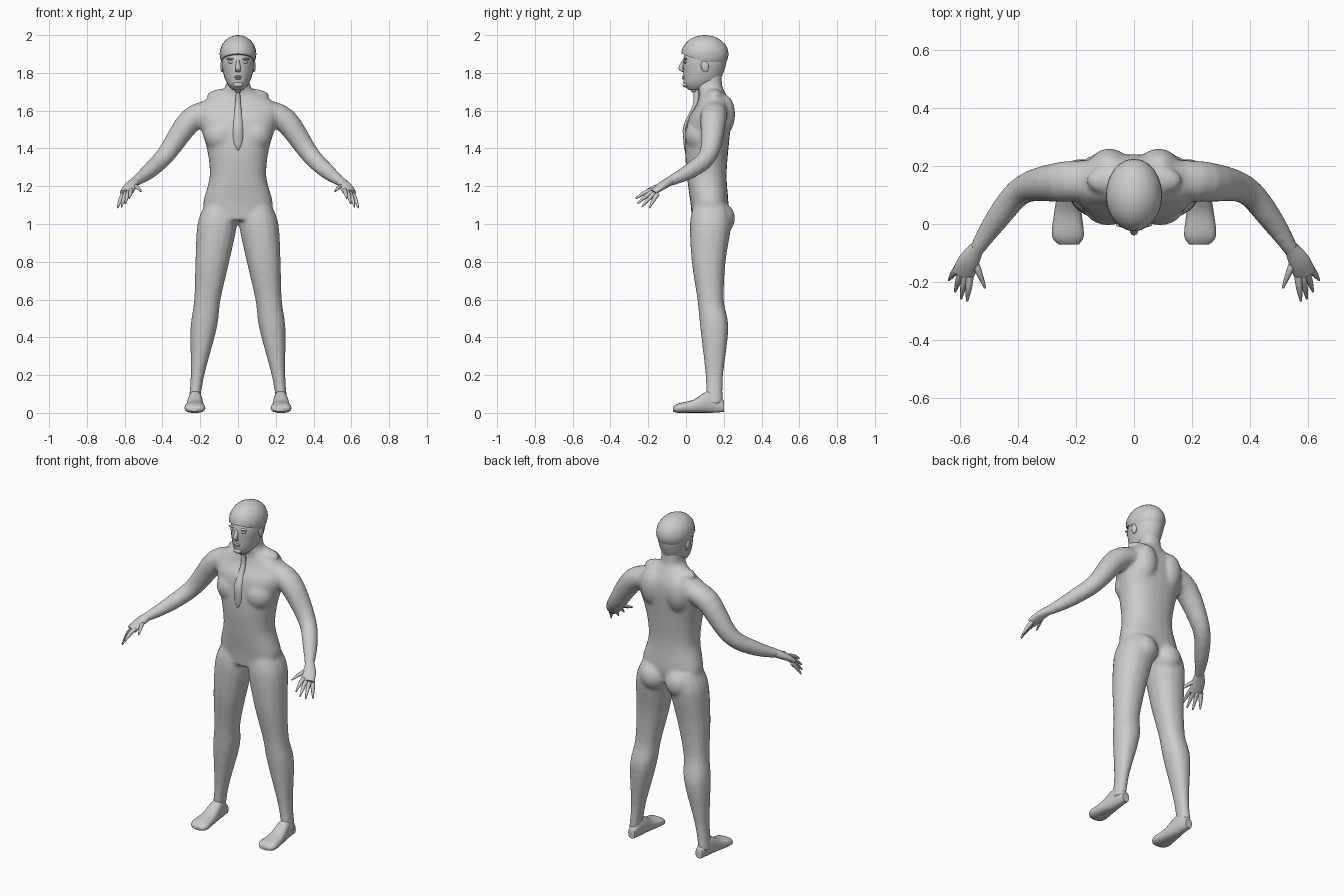
import bpy
import bmesh
import math
from mathutils import Vector, Matrix

if "Cube" in bpy.data.objects:
    bpy.data.objects.remove(bpy.data.objects["Cube"])

ACROSS, FORWARD, UP = Vector((1, 0, 0)), Vector((0, 1, 0)), Vector((0, 0, 1))

colour = (.6, .6, .6, 1)
grey = bpy.data.materials.new("plain grey")
grey.use_nodes = True
grey.diffuse_color = colour
grey.node_tree.nodes["Principled BSDF"].inputs["Base Color"].default_value = colour


def finish(bm, name):
    bmesh.ops.recalc_face_normals(bm, faces=bm.faces)
    mesh = bpy.data.meshes.new(name)
    bm.to_mesh(mesh)
    bm.free()
    mesh.materials.append(grey)
    part = bpy.data.objects.new(name, mesh)
    bpy.context.collection.objects.link(part)
    bpy.ops.object.select_all(action='DESELECT')
    part.select_set(True)
    bpy.context.view_layer.objects.active = part
    bpy.ops.object.shade_smooth_by_angle(angle=math.radians(60))
    return part


def station(x=0, y=0, z=0, wide=0, deep=0):
    # one cross-section: its centre and its two radii
    return Vector((x, y, z, wide, deep))


def smooth_path(stations, steps=4):
    # rounded curve through every station
    padded = [stations[0], *stations, stations[-1]]
    path = []
    for before, start, end, after in zip(padded, padded[1:], padded[2:], padded[3:]):
        for step in range(steps):
            t = step / steps
            slope_in, slope_out = (end - before) / 2, (after - start) / 2
            bend = slope_in * (1 - t) - slope_out * t
            blend = t * t * (3 - 2 * t)
            path.append(start.lerp(end, blend) + bend * t * (1 - t))
    return path + [stations[-1]]


def sweep(bm, stations, sides=16, frame=None, power=1):
    # skin the cross-sections, upright to the path unless a fixed frame is given
    path = smooth_path(stations)
    centres = [Vector(s[:3]) for s in path]
    rings = []
    for i, s in enumerate(path):
        if frame:
            side, rise = frame
        else:
            along = centres[min(i + 1, len(path) - 1)] - centres[max(i - 1, 0)]
            side = along.cross(UP).normalized()
            rise = side.cross(along).normalized()
        ring = []
        for k in range(sides):
            c, r = math.cos(math.tau * k / sides), math.sin(math.tau * k / sides)
            c, r = (math.copysign(abs(v) ** power, v) for v in (c, r))
            ring.append(bm.verts.new(centres[i] + side * s[3] * c + rise * s[4] * r))
        rings.append(ring)
    for low, high in zip(rings, rings[1:]):
        for k in range(sides):
            bm.faces.new((low[k - 1], low[k], high[k], high[k - 1]))
    bm.faces.new(rings[0])
    bm.faces.new(rings[-1])


def ball(bm, centre, size, tilt=0):
    place = Matrix.Translation(centre) @ Matrix.Rotation(tilt, 4, 'X') @ Matrix.Diagonal((*size, 1))
    bmesh.ops.create_uvsphere(bm, u_segments=24, v_segments=16, radius=1, matrix=place)


def mirror(bm):
    copy = bmesh.ops.duplicate(bm, geom=bm.verts[:] + bm.edges[:] + bm.faces[:])["geom"]
    for item in copy:
        if isinstance(item, bmesh.types.BMVert):
            item.co.x *= -1


def leg(z, wide, y, deep):
    # the legs spread evenly toward the ground
    return station(x=.11 + .13 * (1 - z), y=y, z=z, wide=wide, deep=deep)


level = (ACROSS, FORWARD)
upright = (ACROSS, UP)

# Legs
bm = bmesh.new()
sweep(bm, [leg(z=1.1, wide=.08, y=.13, deep=.09),
           leg(z=1, wide=.105, y=.13, deep=.11),
           leg(z=.8, wide=.09, y=.12, deep=.09),
           leg(z=.6, wide=.07, y=.13, deep=.07),
           leg(z=.45, wide=.07, y=.15, deep=.075),
           leg(z=.2, wide=.036, y=.15, deep=.047),
           leg(z=.05, wide=.03, y=.15, deep=.045)], frame=level, power=.9)

# Arms
sweep(bm, [station(x=.13, y=.15, z=1.6, wide=.07, deep=.06),
           station(x=.25, y=.145, z=1.55, wide=.07, deep=.065),
           station(x=.38, y=.12, z=1.37, wide=.05, deep=.05),
           station(x=.47, y=.02, z=1.28, wide=.042, deep=.042),
           station(x=.55, y=-.1, z=1.22, wide=.025, deep=.025)])

# Buttocks, shoulder blades, chest and neck muscles
ball(bm, centre=(.085, .17, 1.03), size=(.085, .09, .09))
ball(bm, centre=(.085, .185, 1.57), size=(.075, .075, .12), tilt=-.1)
ball(bm, centre=(.09, .075, 1.47), size=(.09, .08, .09))
ball(bm, centre=(.075, .15, 1.68), size=(.09, .05, .035))
mirror(bm)

# Trunk and neck
sweep(bm, [station(y=.12, z=1.02, wide=.13, deep=.09),
           station(y=.125, z=1.1, wide=.185, deep=.1),
           station(y=.11, z=1.25, wide=.15, deep=.105),
           station(y=.11, z=1.4, wide=.165, deep=.115),
           station(y=.125, z=1.55, wide=.21, deep=.115),
           station(y=.145, z=1.63, wide=.21, deep=.09),
           station(y=.14, z=1.69, wide=.11, deep=.07),
           station(y=.125, z=1.73, wide=.065, deep=.067),
           station(y=.125, z=1.8, wide=.06, deep=.065)], sides=24, frame=level, power=.85)
body = finish(bm, "body")
remesh = body.modifiers.new("blend", 'REMESH')
remesh.mode = 'VOXEL'
remesh.voxel_size = .01
remesh.use_smooth_shade = True
relax = body.modifiers.new("relax", 'SMOOTH')
relax.factor = .5
relax.iterations = 8

# Feet
bm = bmesh.new()
sweep(bm, [station(x=.225, y=-.07, z=.02, wide=.035, deep=.012),
           station(x=.228, y=-.04, z=.025, wide=.055, deep=.025),
           station(x=.228, y=.04, z=.035, wide=.047, deep=.035),
           station(x=.226, y=.13, z=.06, wide=.034, deep=.06),
           station(x=.226, y=.2, z=.035, wide=.022, deep=.03)], frame=upright, power=.8)
mirror(bm)
finish(bm, "feet")

# Hands: palm, thumb and a fan of four fingers
bm = bmesh.new()
sweep(bm, [station(x=.54, y=-.08, z=1.23, wide=.024, deep=.024),
           station(x=.57, y=-.13, z=1.2, wide=.037, deep=.021),
           station(x=.59, y=-.175, z=1.167, wide=.038, deep=.015)])
digits = [(Vector((.555, -.115, 1.205)), Vector((.513, -.22, 1.172)))]
for i in range(4):
    knuckle = Vector((.565 + .014 * i, -.18 + .01 * i, 1.18 - .007 * i))
    tip = Vector((.575 + .021 * i, -.265 + .008 * i * i, 1.085 + .05 * (1 - i / 3) ** 2))
    digits.append((knuckle, tip))
for root, tip in digits:
    middle = root.lerp(tip, .5) + UP * .006
    sweep(bm, [station(*root, wide=.013, deep=.013),
               station(*middle, wide=.011, deep=.011),
               station(*tip, wide=.004, deep=.004)], sides=8)
mirror(bm)
finish(bm, "hands")

# Head with nose, lips, chin, eyes, brows and ears
bm = bmesh.new()
sweep(bm, [station(y=.055, z=1.71, wide=.028, deep=.04),
           station(y=.075, z=1.74, wide=.055, deep=.085),
           station(y=.09, z=1.79, wide=.076, deep=.104),
           station(y=.1, z=1.87, wide=.088, deep=.115),
           station(y=.105, z=1.94, wide=.075, deep=.095)], sides=24, frame=level)
sweep(bm, [station(y=-.01, z=1.87, wide=.008, deep=.008),
           station(y=-.026, z=1.825, wide=.014, deep=.014),
           station(y=-.014, z=1.805, wide=.012, deep=.006)], sides=8, frame=level)
for z, width in ((1.78, .02), (1.77, .017)):
    ball(bm, centre=(0, -.011, z), size=(width, .01, .006))
ball(bm, centre=(0, -.004, 1.737), size=(.025, .014, .014))
for side in (-1, 1):
    ball(bm, centre=(side * .036, -.002, 1.856), size=(.016, .009, .007))
    ball(bm, centre=(side * .036, -.002, 1.874), size=(.026, .01, .006))
    ball(bm, centre=(side * .084, .1, 1.835), size=(.01, .02, .032), tilt=.2)
finish(bm, "head")

# Cap: a dome cut off along a sloping rim
bm = bmesh.new()
ball(bm, centre=(0, .1, 1.9), size=(.097, .125, .1))
cut = bmesh.ops.bisect_plane(bm, geom=bm.verts[:] + bm.edges[:] + bm.faces[:],
                             plane_co=(0, -.02, 1.9), plane_no=(0, .36, 1), clear_inner=True)
rim = [item for item in cut["geom_cut"] if isinstance(item, bmesh.types.BMEdge)]
bmesh.ops.contextual_create(bm, geom=rim)
finish(bm, "cap")

# Neck tie and its round knot
bm = bmesh.new()
sweep(bm, [station(z=1.39, wide=.003, deep=.008),
           station(z=1.43, wide=.023, deep=.013),
           station(z=1.52, wide=.025, deep=.014),
           station(y=.05, z=1.63, wide=.016, deep=.014),
           station(y=.055, z=1.71, wide=.01, deep=.017)], sides=8, frame=level)
finish(bm, "tie")
bm = bmesh.new()
ball(bm, centre=(0, .04, 1.712), size=(.018, .018, .016))
finish(bm, "tie_knot")
